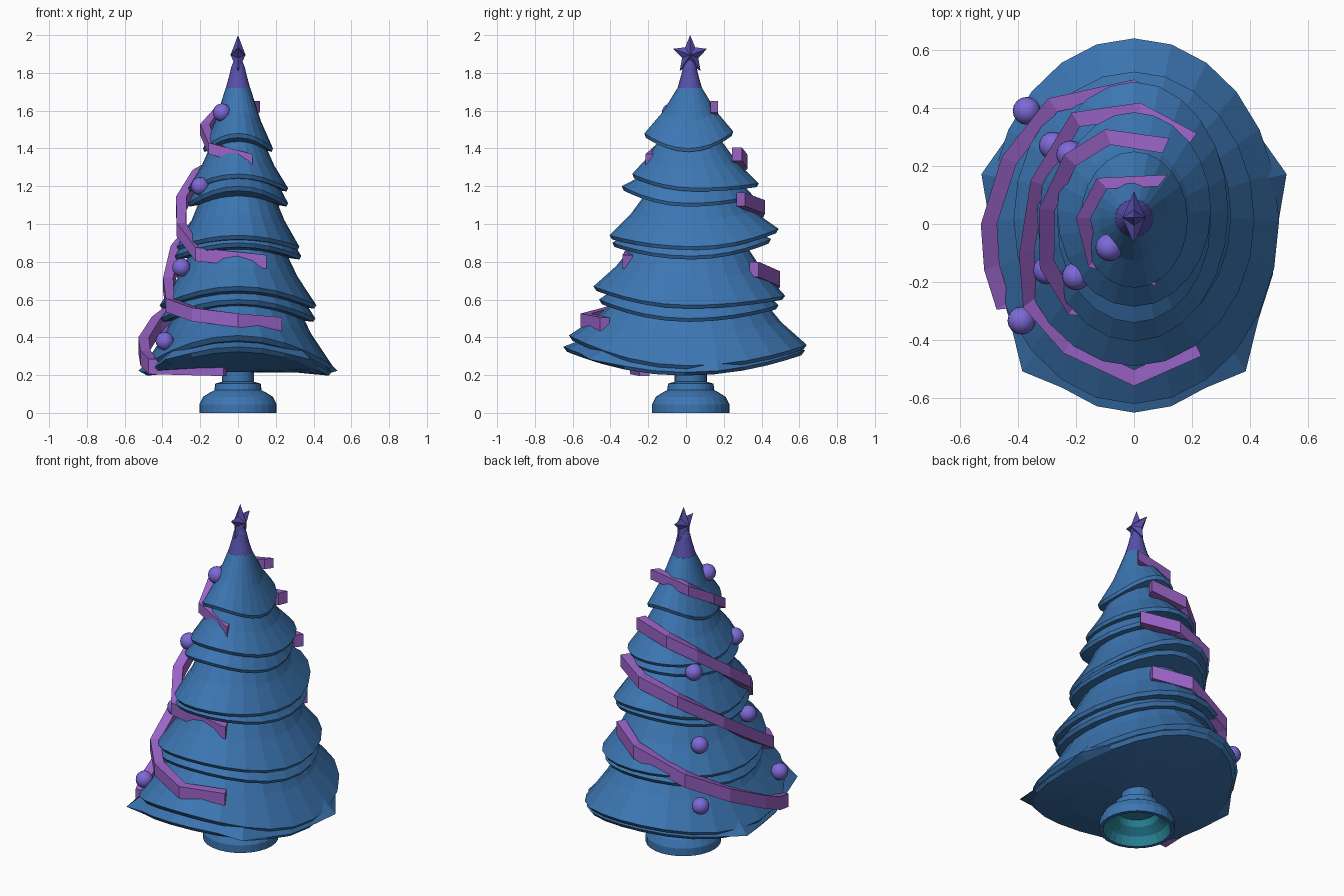
import bpy, bmesh, math
from mathutils import Vector

if "Cube" in bpy.data.objects:
    bpy.data.objects.remove(bpy.data.objects["Cube"])


def material(name, rgb):
    m = bpy.data.materials.new(name)
    m.diffuse_color = (*rgb, 1)
    m.use_nodes = True
    m.node_tree.nodes["Principled BSDF"].inputs["Base Color"].default_value = m.diffuse_color
    return m


BLUE = material("tree_blue", (0.045, 0.18, 0.445))
RIBBON = material("ribbon_purple", (0.328, 0.127, 0.578))
BAUBLE = material("bauble_violet", (0.205, 0.141, 0.68))
STAR = material("star_indigo", (0.098, 0.08, 0.413))
TEAL = material("base_inside_teal", (0.021, 0.223, 0.305))


def finish(name, bm, *mats):
    bmesh.ops.recalc_face_normals(bm, faces=bm.faces)
    me = bpy.data.meshes.new(name)
    bm.to_mesh(me)
    bm.free()
    ob = bpy.data.objects.new(name, me)
    bpy.context.collection.objects.link(ob)
    for m in mats:
        me.materials.append(m)
    return ob


def loft(bm, rings, cap_start=True, cap_end=True):
    """Skin closed rings of equal length; returns faces per band."""
    vs = [[bm.verts.new(p) for p in r] for r in rings]
    n = len(vs[0])
    bands = []
    for a, b in zip(vs, vs[1:]):
        bands.append([bm.faces.new((a[i], a[(i + 1) % n], b[(i + 1) % n], b[i]))
                      for i in range(n)])
    if cap_start:
        bm.faces.new(vs[0])
    if cap_end:
        bands.append([bm.faces.new(vs[-1])])
    return bands


def tier(name, rx, yf, yb, zs, zf, zb, tx, ty, tz, spikes=()):
    """Oval skirt whose rim rises at the front and back (saddle shape)."""
    n, cy, ry = 24, (yf + yb) / 2, (yb - yf) / 2

    def saddle(f, dz=0.0, spiky=False):
        out = []
        for i in range(n):
            a = 2 * math.pi * i / n
            c, s = math.cos(a), math.sin(a)
            g = f * (1.1 if spiky and i in spikes else 1)
            rise = (zb if s > 0 else zf) - zs
            out.append(Vector((rx * c * g, cy + ry * s * g, zs + dz + rise * s * s * f * f)))
        return out

    top = [Vector((tx * math.cos(2 * math.pi * i / n),
                   0.02 + ty * math.sin(2 * math.pi * i / n), tz)) for i in range(n)]
    rim = saddle(1, 0, True)
    mid = []
    for t, r in zip(top, rim):
        p = t.lerp(r, 0.46)
        p.z = t.z + (r.z - t.z) * 0.54
        mid.append(p)
    bm = bmesh.new()
    loft(bm, [top, mid, rim, saddle(0.97, -0.018), saddle(0.6, 0.0), saddle(0.12, 0.0)])
    finish(name, bm, BLUE)


# Tree skirts: rx, y front, y back, z side, z front, z back, top rx, top ry, top z
tier("top_tier", .185, -.22, .25, 1.40, 1.48, 1.49, .065, .065, 1.72)
tier("upper_tier", .265, -.285, .385, 1.19, 1.265, 1.215, .13, .16, 1.45)
tier("upper_tier_under", .265, -.34, .355, 1.11, 1.20, 1.15, .19, .23, 1.28)
tier("middle_tier", .325, -.405, .49, .88, .94, .975, .18, .22, 1.18)
tier("middle_tier_under", .335, -.39, .45, .83, .90, .92, .25, .30, 1.0)
tier("lower_tier", .415, -.49, .525, .57, .67, .62, .23, .29, .90)
tier("lower_tier_under", .41, -.46, .49, .50, .60, .57, .30, .36, .70)
tier("bottom_tier", .50, -.62, .64, .25, .41, .36, .29, .37, .62)
tier("bottom_tier_under", .495, -.65, .63, .215, .35, .33, .36, .45, .45,
     spikes=(1, 11, 15, 21))


# Turned parts
def lathe(name, prof, n, y, mats, rule=None):
    bm = bmesh.new()
    rings = [[Vector((r * math.cos(2 * math.pi * i / n), y + r * math.sin(2 * math.pi * i / n), z))
              for i in range(n)] for r, z in prof]
    bands = loft(bm, rings)
    for k, band in enumerate(bands):
        for f in band:
            f.material_index = rule(k) if rule else 0
    return finish(name, bm, *mats)


# Hollow base with a short trunk; the last bands are the inside
base = [(.07, .30), (.07, .235), (.085, .225), (.085, .165), (.12, .155), (.125, .12),
        (.145, .11), (.185, .085), (.205, .045), (.205, 0), (.185, 0),
        (.165, .05), (.12, .085), (.105, .12), (.05, .13)]
lathe("trunk_and_base", base, 28, .025, (BLUE, TEAL, RIBBON),
      lambda k: 2 if k == len(base) - 1 else 1 if k >= 10 else 0)
lathe("star_socket", [(.066, 1.715), (.045, 1.79), (.036, 1.83), (.02, 1.87)], 20, .02, (STAR,))

# Five-pointed star facing sideways
bm = bmesh.new()
tips = [bm.verts.new((s * .04, .022, 1.895)) for s in (-1, 1)]
outline = []
for i in range(10):
    a, r = math.pi * i / 5, (.105 if i % 2 == 0 else .05)
    outline.append(bm.verts.new((0, .022 + r * .9 * math.sin(a), 1.895 + r * math.cos(a))))
for i in range(10):
    for t in tips:
        bm.faces.new((outline[i], outline[(i + 1) % 10], t))
finish("star", bm, STAR)


# Ribbons: box section swept along a path on the -x side
def ribbon(name, path, depth=.028, half=.036):
    bm = bmesh.new()
    rings = []
    for p in map(Vector, path):
        out = Vector((p.x, p.y - .02, 0)).normalized() * depth
        up = Vector((0, 0, half))
        rings.append([p + out + up, p - out + up, p - out - up, p + out - up])
    loft(bm, rings)
    finish(name, bm, RIBBON)


ribbon("ribbon_top", [(.1, .15, 1.62), (-.11, .14, 1.58), (-.175, .02, 1.50),
                      (-.14, -.13, 1.40), (.07, -.19, 1.34)], .025, .03)
ribbon("ribbon_upper", [(.11, .27, 1.37), (-.09, .30, 1.33), (-.22, .22, 1.25), (-.30, .05, 1.11),
                        (-.30, -.14, .97), (-.21, -.29, .84), (.14, -.31, .80)])
ribbon("ribbon_middle", [(.2, .29, 1.13), (.02, .39, 1.09), (-.20, .36, 1.02), (-.33, .14, .85),
                         (-.37, -.1, .68), (-.36, -.27, .57), (-.23, -.42, .52),
                         (0, -.53, .49), (.22, -.43, .47)])
ribbon("ribbon_lower", [(.18, .36, .76), (0, .47, .71), (-.28, .41, .59), (-.43, .22, .47),
                        (-.50, 0, .36), (-.49, -.15, .29), (-.45, -.28, .245),
                        (-.07, -.22, .235)], .028, .04)

# Baubles
for i, p in enumerate([(-.085, -.08, 1.59), (-.2, -.18, 1.2), (-.22, .24, 1.15), (-.30, -.16, .77),
                       (-.28, .27, .74), (-.388, -.333, .38), (-.37, .39, .445)]):
    bpy.ops.mesh.primitive_uv_sphere_add(segments=16, ring_count=10, radius=.048, location=p)
    ob = bpy.context.object
    ob.name = f"bauble_{i + 1}"
    ob.data.materials.append(BAUBLE)
    bpy.ops.object.shade_smooth()
